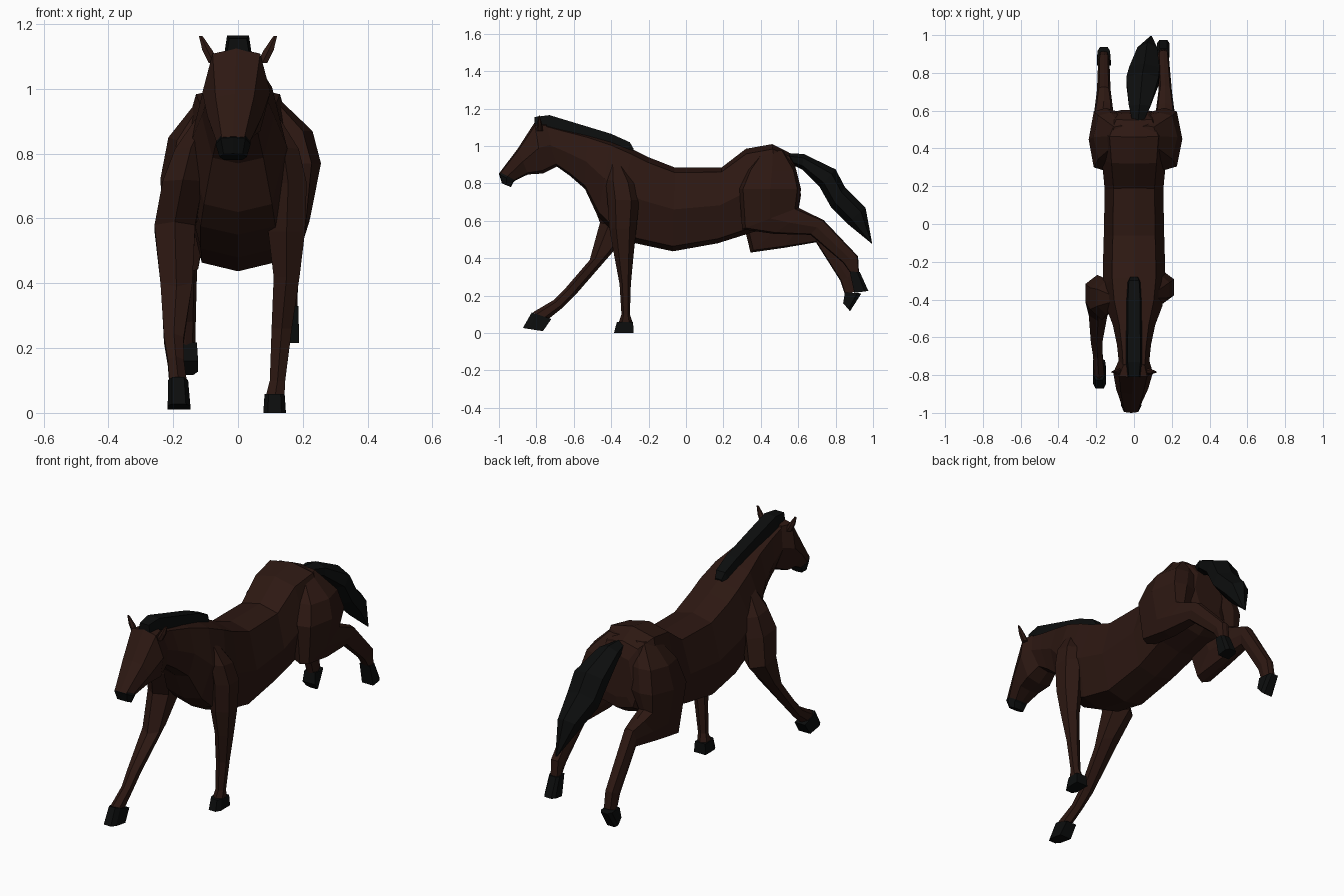
import bpy, bmesh
from mathutils import Vector

# Cross-section shapes: (across x, along the ring axis)
BARREL = [(0, 1), (.7, .88), (1, 0), (.7, -.88), (0, -1), (-.7, -.88), (-1, 0), (-.7, .88)]
LIMB = [(0, 1), (.95, .5), (.95, -.5), (0, -1), (-.95, -.5), (-.95, .5)]
HOOF = [(.6, 1), (1, .5), (1, -1), (-1, -1), (-1, .5), (-.6, 1)]
BLOCK = [(.75, 1), (1, -1), (-1, -1), (-.75, 1)]


def material(name, rgb):
    m = bpy.data.materials.new(name)
    m.diffuse_color = (*rgb, 1)
    return m


BROWN = material("brown_coat", (.026, .009, .006))
BLACK = material("black_hair", (.0035, .004, .004))


def loft(name, rings, shape, mat):
    """Skin rings (y1, z1, y2, z2, centre x, half width) into a closed flat-faced body."""
    bm = bmesh.new()
    loops = []
    for y1, z1, y2, z2, cx, w in rings:
        a, b = Vector((cx, y1, z1)), Vector((cx, y2, z2))
        mid, half = (a + b) / 2, (a - b) / 2
        loops.append([bm.verts.new(mid + half * v + Vector((u * w, 0, 0))) for u, v in shape])
    n = len(shape)
    for p, q in zip(loops, loops[1:]):
        for i in range(n):
            j = (i + 1) % n
            bm.faces.new((p[i], p[j], q[j], q[i]))
    bm.faces.new(loops[0])
    bm.faces.new(loops[-1][::-1])
    bmesh.ops.recalc_face_normals(bm, faces=bm.faces)
    me = bpy.data.meshes.new(name)
    bm.to_mesh(me)
    bm.free()
    me.materials.append(mat)
    ob = bpy.data.objects.new(name, me)
    bpy.context.collection.objects.link(ob)
    return ob


# Torso and neck, rump to poll (top point, bottom point)
loft("body", [
    (.585, .90, .605, .68, 0, .09),
    (.55, .965, .60, .62, 0, .135),
    (.46, 1.01, .52, .57, 0, .185),
    (.32, .985, .36, .54, 0, .17),
    (.19, .885, .17, .48, 0, .155),
    (-.06, .885, -.07, .437, 0, .16),
    (-.20, .94, -.27, .48, 0, .165),
    (-.28, .98, -.40, .55, 0, .165),
    (-.40, 1.03, -.47, .62, 0, .15),
    (-.53, 1.065, -.54, .77, 0, .112),
    (-.66, 1.095, -.62, .84, 0, .09),
    (-.78, 1.125, -.69, .89, 0, .08)], BARREL, BROWN)

# Head and muzzle
loft("head", [
    (-.75, 1.125, -.69, .89, 0, .08),
    (-.81, 1.125, -.765, .853, -.005, .105),
    (-.90, .985, -.845, .848, -.01, .085),
    (-1.0, .853, -.92, .812, -.015, .05)], BARREL, BROWN)
loft("muzzle", [
    (-.99, .862, -.912, .815, -.015, .053),
    (-1.0, .85, -.922, .808, -.015, .054),
    (-.984, .80, -.936, .78, -.015, .042)], BARREL, BLACK)

# Ears
for side, s in (("left", -1), ("right", 1)):
    loft("ear_" + side, [
        (-.80, 1.08, -.765, 1.08, s * .075, .016),
        (-.795, 1.12, -.77, 1.12, s * .095, .016),
        (-.787, 1.163, -.782, 1.163, s * .115, .006)], LIMB, BROWN)

# Mane
loft("mane", [
    (-.81, 1.155, -.81, 1.10, 0, .036),
    (-.73, 1.165, -.73, 1.09, 0, .045),
    (-.40, 1.065, -.42, 1.01, 0, .043),
    (-.30, 1.02, -.31, .97, 0, .036),
    (-.28, .985, -.285, .96, 0, .025)], BLOCK, BLACK)

# Tail
loft("tail", [
    (.53, .963, .57, .90, .02, .03),
    (.63, .957, .62, .875, .03, .06),
    (.80, .875, .715, .78, .045, .09),
    (.85, .78, .776, .672, .055, .085),
    (.96, .67, .86, .587, .07, .055),
    (.996, .475, .985, .485, .09, .006)], LIMB, BLACK)

# Front legs: right planted, left reaching forward
loft("front_leg_right", [
    (-.41, .93, -.34, .91, .09, .03),
    (-.43, .82, -.27, .80, .14, .05),
    (-.42, .71, -.25, .71, .155, .06),
    (-.41, .56, -.265, .56, .15, .06),
    (-.385, .42, -.28, .42, .15, .042),
    (-.355, .26, -.295, .26, .135, .033),
    (-.345, .10, -.30, .10, .122, .025),
    (-.36, .055, -.285, .055, .115, .03)], LIMB, BROWN)
loft("front_hoof_right", [
    (-.37, .058, -.283, .058, .113, .031),
    (-.385, 0, -.28, 0, .113, .035)], HOOF, BLACK)
loft("front_leg_left", [
    (-.43, .93, -.36, .91, -.09, .03),
    (-.48, .82, -.30, .80, -.145, .052),
    (-.51, .72, -.28, .70, -.17, .066),
    (-.46, .59, -.27, .55, -.195, .066),
    (-.515, .39, -.39, .435, -.19, .052),
    (-.64, .245, -.59, .205, -.198, .032),
    (-.71, .175, -.66, .135, -.192, .026),
    (-.82, .11, -.735, .075, -.185, .028)], LIMB, BROWN)
loft("front_hoof_left", [
    (-.825, .11, -.72, .075, -.185, .031),
    (-.872, .027, -.765, .01, -.182, .035)], HOOF, BLACK)

# Hind legs: thigh, hock and cannon, both kicked back
loft("hind_leg_right", [
    (.41, .975, .52, .975, .07, .05),
    (.33, .87, .59, .87, .13, .10),
    (.285, .77, .615, .77, .16, .096),
    (.30, .555, .60, .67, .165, .06),
    (.47, .53, .64, .65, .165, .055),
    (.665, .525, .735, .605, .165, .036),
    (.84, .375, .92, .41, .155, .03),
    (.88, .32, .925, .32, .155, .028)], BARREL, BROWN)
loft("hind_hoof_right", [
    (.93, .325, .875, .33, .155, .031),
    (.975, .225, .90, .215, .155, .034)], HOOF, BLACK)
loft("hind_leg_left", [
    (.41, .97, .52, .97, -.07, .05),
    (.33, .84, .59, .86, -.125, .09),
    (.28, .70, .615, .74, -.15, .09),
    (.345, .43, .60, .65, -.165, .06),
    (.52, .455, .65, .62, -.16, .052),
    (.695, .485, .725, .59, -.16, .036),
    (.825, .28, .90, .315, -.16, .03),
    (.85, .205, .915, .225, -.16, .028)], BARREL, BROWN)
loft("hind_hoof_left", [
    (.938, .212, .85, .218, -.16, .033),
    (.877, .117, .84, .16, -.16, .037)], HOOF, BLACK)
